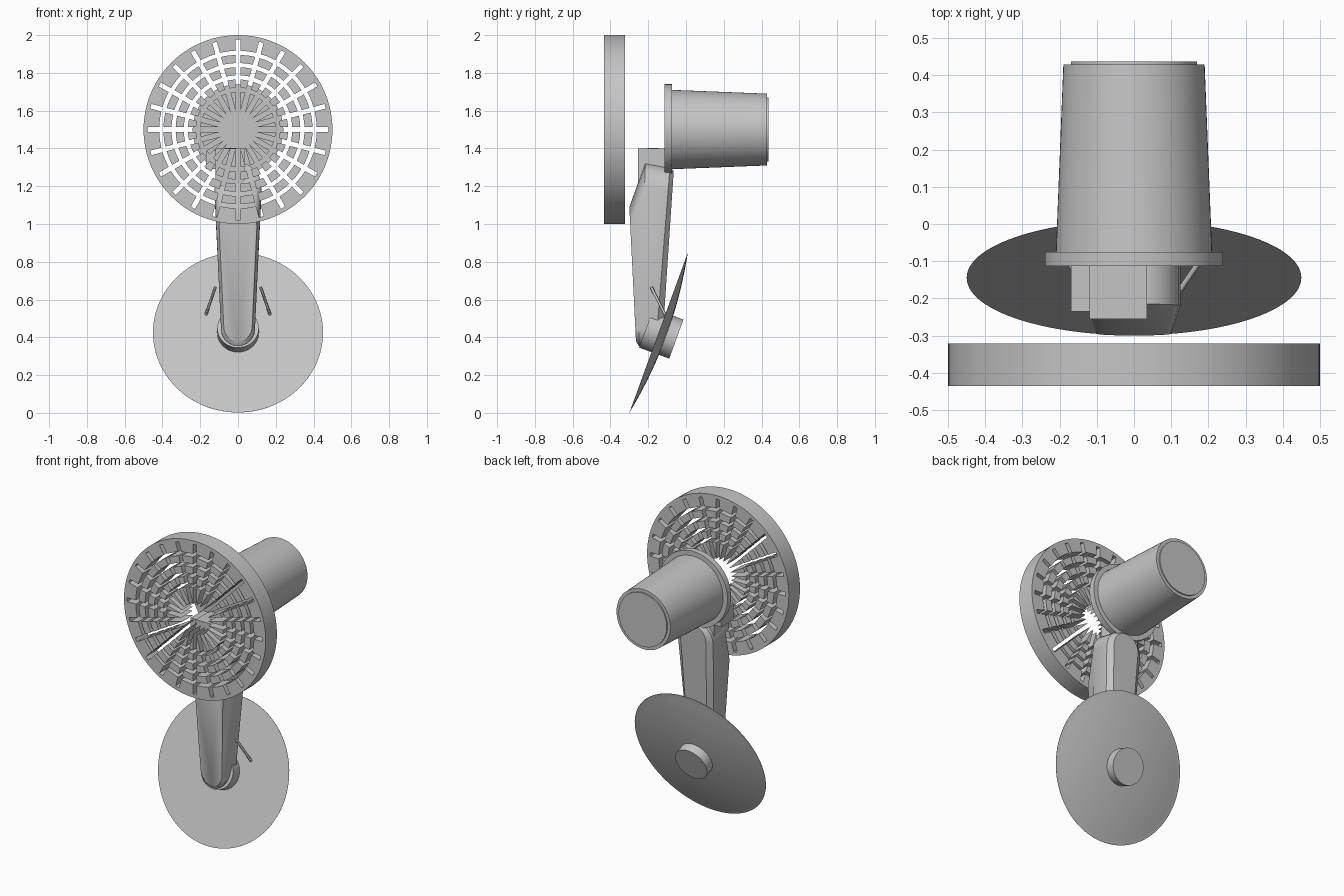
import bpy, bmesh, math
from mathutils import Vector, Matrix

if "Cube" in bpy.data.objects:
    bpy.data.objects.remove(bpy.data.objects["Cube"])

grey = bpy.data.materials.new("plain_grey")
grey.diffuse_color = (0.56, 0.56, 0.56, 1)
grey.use_nodes = True
grey.node_tree.nodes["Principled BSDF"].inputs["Base Color"].default_value = grey.diffuse_color


def finish(name, bm, matrix=None, smooth=True):
    bmesh.ops.recalc_face_normals(bm, faces=bm.faces)
    me = bpy.data.meshes.new(name)
    bm.to_mesh(me)
    bm.free()
    if matrix:
        me.transform(matrix)
    me.materials.append(grey)
    ob = bpy.data.objects.new(name, me)
    bpy.context.collection.objects.link(ob)
    bpy.context.view_layer.objects.active = ob
    bpy.ops.object.select_all(action='DESELECT')
    ob.select_set(True)
    if smooth:
        bpy.ops.object.shade_smooth_by_angle(angle=math.radians(30))
    return ob


def loft(bm, rings, closed=False):
    """Skin a list of equal point rings; cap the ends unless closed."""
    rows = [[bm.verts.new(p) for p in ring] for ring in rings]
    n = len(rows[0])
    pairs = list(zip(rows, rows[1:])) + ([(rows[-1], rows[0])] if closed else [])
    for a, b in pairs:
        for i in range(n):
            j = (i + 1) % n
            bm.faces.new((a[i], a[j], b[j], b[i]))
    if not closed:
        bm.faces.new(rows[0])
        bm.faces.new(rows[-1])


def lathe(name, profile, origin, axis, n=64, closed=False):
    """Spin (radius, distance) pairs about an axis through origin."""
    bm = bmesh.new()
    loft(bm, [[(r * math.cos(2 * math.pi * i / n), r * math.sin(2 * math.pi * i / n), t)
               for i in range(n)] for r, t in profile], closed)
    rot = Vector(axis).to_track_quat('Z', 'Y').to_matrix().to_4x4()
    return finish(name, bm, Matrix.Translation(origin) @ rot)


def box(name, lo, hi):
    bm = bmesh.new()
    loft(bm, [[(lo[0], lo[1], z), (hi[0], lo[1], z), (hi[0], hi[1], z), (lo[0], hi[1], z)]
              for z in (lo[2], hi[2])])
    return finish(name, bm, smooth=False)


# Slotted front grille: rim plus blocks left between radial and ring slots
FRONT, BACK, CZ = -0.435, -0.322, 1.5
lathe("grille_rim", [(0.478, 0), (0.5, 0), (0.5, BACK - FRONT), (0.478, BACK - FRONT)],
      (0, FRONT, CZ), (0, 1, 0), 96, True)
bm = bmesh.new()
half_slot, sector = 0.0125, math.radians(15)
for k in range(24):
    for r0, r1 in ((0.097, 0.2), (0.222, 0.265), (0.287, 0.33), (0.352, 0.395), (0.417, 0.479)):
        outline = []
        for r, forward in ((r0, True), (r1, False)):
            trim = math.asin(half_slot / r)
            steps = range(5) if forward else range(4, -1, -1)
            for s in steps:
                a = k * sector + trim + (sector - 2 * trim) * s / 4
                outline.append((r * math.cos(a), r * math.sin(a)))
        loft(bm, [[(x, y, CZ + z) for x, z in outline] for y in (FRONT, BACK)])
finish("grille_blocks", bm)

# Motor housing with mounting flange and recessed end cap
lathe("motor_flange", [(0.24, 0), (0.24, 0.038)], (0, -0.113, CZ), (0, 1, 0))
lathe("motor_housing", [(0.21, 0), (0.19, 0.505)], (0, -0.076, CZ), (0, 1, 0))
lathe("motor_end_cap", [(0.17, 0), (0.17, 0.015)], (0, 0.422, CZ), (0, 1, 0))

# Neck bracket between arm and motor
box("neck_block", (-0.12, -0.255, 1.2), (0.035, -0.11, 1.4))
box("neck_side_block", (-0.17, -0.235, 1.29), (-0.119, -0.11, 1.39))
lathe("neck_screw", [(0.03, 0), (0.03, 0.006)], (-0.04, -0.175, 1.397), (0, 0, 1), 24)


# Tapered arm with rounded ends, lofted front to back
def stadium(top, bottom, n=12):
    (yt, zt, wt), (yb, zb, wb) = top, bottom
    pts = []
    for i in range(n + 1):
        a = math.pi * i / n
        pts.append((wt * math.cos(a), zt - wt + wt * math.sin(a)))
    for i in range(n + 1):
        a = math.pi + math.pi * i / n
        pts.append((wb * math.cos(a), zb + wb + wb * math.sin(a)))
    return [(x, yb + (yt - yb) * (z - zb) / (zt - zb), z) for x, z in pts]


bm = bmesh.new()
loft(bm, [stadium((-0.30, 1.09, 0.10), (-0.265, 0.38, 0.075)),
          stadium((-0.215, 1.325, 0.125), (-0.25, 0.355, 0.09)),
          stadium((-0.085, 1.30, 0.125), (-0.16, 0.355, 0.09)),
          stadium((-0.065, 1.28, 0.09), (-0.125, 0.38, 0.065))])
finish("arm", bm)

# Tilted base plate: flat in front, domed behind, with a hub through it
CENTRE, NORMAL = Vector((0, -0.145, 0.425)), Vector((0, 0.94, -0.343))
R = 0.45
dome = [(R * f, 0.045 * (1 - f * f)) for f in (0.98, 0.93, 0.85, 0.75, 0.6, 0.45, 0.3, 0.15, 0.02)]
lathe("base_plate", [(R, 0), (R, 0.001)] + dome, CENTRE, NORMAL, 96)
lathe("base_hub", [(0.11, -0.07), (0.11, 0.1)], CENTRE, NORMAL, 48)

# Thin struts on both sides of the arm
for side, label in ((1, "right"), (-1, "left")):
    top = Vector((0.12 * side, -0.183, 0.665))
    foot = Vector((0.17 * side, -0.11, 0.52))
    lathe("strut_" + label, [(0.008, 0), (0.008, (foot - top).length)], top, foot - top, 12)
